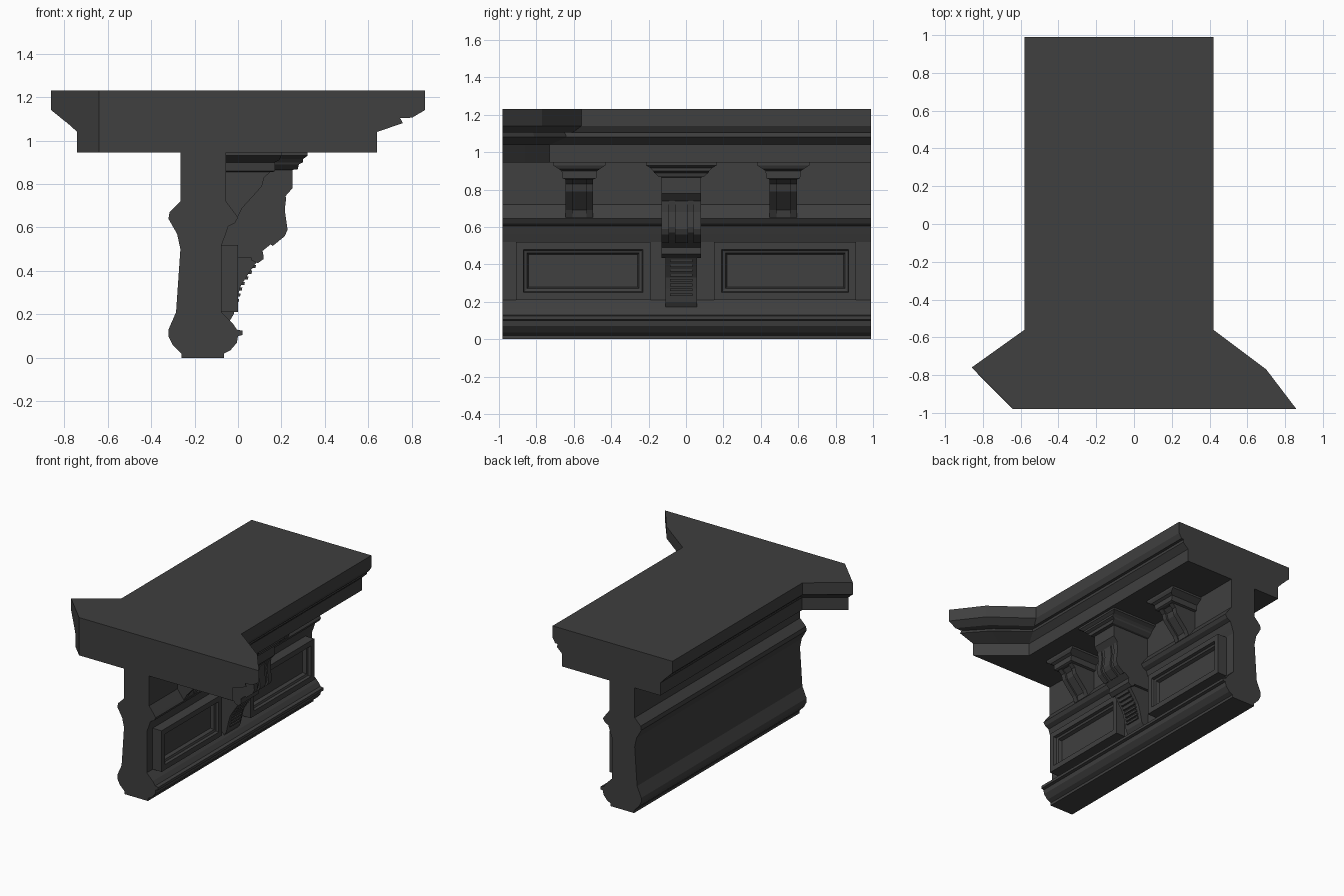
import bpy
import bmesh

cube = bpy.data.objects.get("Cube")
if cube:
    bpy.data.objects.remove(cube, do_unlink=True)

stone = bpy.data.materials.new("dark_grey_stone")
stone.use_nodes = True
COLOUR = (0.05, 0.05, 0.05, 1)
stone.diffuse_color = COLOUR
bsdf = stone.node_tree.nodes["Principled BSDF"]
bsdf.inputs["Base Color"].default_value = COLOUR
bsdf.inputs["Roughness"].default_value = 0.8

BACK, FRONT = 0.99, -0.98


def finish(name, bm):
    bmesh.ops.recalc_face_normals(bm, faces=bm.faces)
    mesh = bpy.data.meshes.new(name)
    bm.to_mesh(mesh)
    bm.free()
    mesh.materials.append(stone)
    obj = bpy.data.objects.new(name, mesh)
    bpy.context.collection.objects.link(obj)
    return obj


def loft(name, loops):
    """Bridge closed loops of equal length and cap both ends."""
    bm = bmesh.new()
    rings = [[bm.verts.new(p) for p in loop] for loop in loops]
    n = len(rings[0])
    for a, b in zip(rings, rings[1:]):
        for i in range(n):
            j = (i + 1) % n
            bm.faces.new((a[i], a[j], b[j], b[i]))
    bm.faces.new(rings[0])
    bm.faces.new(rings[-1])
    return finish(name, bm)


def extrude(name, profile, y0, y1):
    """Sweep an (x, z) profile along y."""
    return loft(name, [[(x, y, z) for x, z in profile] for y in (y0, y1)])


def rect(x0, x1, yc, half, z):
    return [(x0, yc - half, z), (x1, yc - half, z), (x1, yc + half, z), (x0, yc + half, z)]


# Cornice: outer and inner outlines blended by the moulding depth at each height
right_out = [(0.42, BACK), (0.42, -0.56), (0.70, -0.77), (0.86, FRONT)]
right_in = [(0.34, BACK), (0.34, -0.73), (0.50, -0.86), (0.64, FRONT)]
left_out = [(-0.64, FRONT), (-0.86, -0.76), (-0.58, -0.56), (-0.58, BACK)]
left_in = [(-0.64, FRONT), (-0.74, -0.88), (-0.48, -0.695), (-0.48, BACK)]


def blend(outer, inner, t, z):
    return [(a[0] + (b[0] - a[0]) * t, a[1] + (b[1] - a[1]) * t, z) for a, b in zip(outer, inner)]


levels = [(1.23, 0, 0), (1.14, 0, 0), (1.105, 0.27, 0.37), (1.104, 0.52, 0.37),
          (1.08, 0.46, 0.63), (1.04, 1, 1), (0.945, 1, 1)]
loft("cornice", [blend(right_out, right_in, r, z) + blend(left_out, left_in, l, z)
                 for z, r, l in levels])

# Wall with moulded base and rail
back_edge = [(-0.26, 0), (-0.26, 0.02), (-0.30, 0.06), (-0.32, 0.10), (-0.32, 0.13), (-0.285, 0.21),
             (-0.265, 0.50), (-0.28, 0.57), (-0.32, 0.64), (-0.315, 0.67), (-0.265, 0.72), (-0.265, 0.95)]
face_edge = [(-0.055, 0.95), (-0.055, 0.72), (-0.01, 0.66), (0, 0.645), (-0.015, 0.62), (-0.045, 0.605),
             (-0.06, 0.56), (-0.075, 0.52), (-0.075, 0.21), (-0.025, 0.16), (-0.005, 0.13), (0.02, 0.125),
             (0.02, 0.105), (0, 0.10), (-0.005, 0.07), (-0.035, 0.035), (-0.065, 0.02), (-0.065, 0)]
extrude("wall", back_edge + face_edge, FRONT, BACK)


# Framed panels: nested rectangles stepping in towards the wall
def panel(name, yc, half):
    zc, tall = 0.365, 0.155
    steps = [(-0.08, 0), (0, 0), (0, 0.04), (-0.02, 0.045), (-0.025, 0.06), (-0.05, 0.068), (-0.05, 0.075)]
    loft(name, [[(x, yc + sy * (half - d), zc + sz * (tall - d))
                 for sy, sz in ((-1, -1), (1, -1), (1, 1), (-1, 1))] for x, d in steps])


panel("front_panel", -0.55, 0.36)
panel("rear_panel", 0.53, 0.38)


# Stepped cap plates that widen upward
def cap(name, yc, steps):
    loft(name, [rect(-0.08, x, yc, half, z) for x, half, z in steps])


# Large centre bracket
MID = -0.025
cap("centre_cap", MID, [(0.25, 0.105, 0.865), (0.275, 0.12, 0.868), (0.28, 0.145, 0.89),
                        (0.30, 0.15, 0.90), (0.30, 0.165, 0.915), (0.32, 0.19, 0.93), (0.32, 0.19, 0.947)])
scroll = [(-0.09, 0.87), (0.25, 0.87), (0.25, 0.78), (0.215, 0.74), (0.205, 0.68), (0.215, 0.60),
          (0.205, 0.57), (0.16, 0.53), (0.11, 0.49), (0.09, 0.46), (-0.09, 0.46)]
extrude("centre_bracket", scroll, MID - 0.105, MID + 0.105)
tail = [(-0.09, 0.47), (0.10, 0.47), (0.085, 0.44), (0.05, 0.39), (0.012, 0.33), (-0.005, 0.27),
        (-0.02, 0.20), (-0.045, 0.16), (-0.09, 0.16)]
extrude("centre_bracket_tail", tail, MID - 0.085, MID + 0.085)

# Raised bands on the scroll and ribs down the tail
band = [(0.19, 0.75), (0.222, 0.74), (0.215, 0.68), (0.228, 0.59), (0.215, 0.56),
        (0.16, 0.515), (0.14, 0.53)]
for i, (off, half) in enumerate(((-0.085, 0.02), (0, 0.035), (0.085, 0.02))):
    extrude(f"scroll_band_{i + 1}", band, MID + off - half, MID + off + half)
extrude("scroll_lip", [(0.07, 0.495), (0.115, 0.49), (0.118, 0.455), (0.09, 0.435), (0.06, 0.45)],
        MID - 0.105, MID + 0.105)


def tail_x(z):
    pts = tail[1:-1]
    for (xa, za), (xb, zb) in zip(pts, pts[1:]):
        if zb <= z <= za:
            return xb + (xa - xb) * (z - zb) / (za - zb)
    return 0


for i in range(8):
    z = 0.42 - i * 0.026
    x = tail_x(z)
    extrude(f"tail_rib_{i + 1}", [(x - 0.03, z + 0.007), (x + 0.012, z + 0.007),
                                  (x + 0.009, z - 0.007), (x - 0.03, z - 0.007)], MID - 0.06, MID + 0.06)

# Small side brackets
small = [(-0.09, 0.88), (0.155, 0.88), (0.155, 0.86), (0.12, 0.83), (0.11, 0.79), (0.07, 0.745),
         (0.02, 0.69), (0, 0.65), (-0.09, 0.65)]
for name, yc in (("front", -0.57), ("rear", 0.52)):
    cap(f"{name}_cap", yc, [(0.16, 0.075, 0.855), (0.17, 0.09, 0.86), (0.17, 0.095, 0.90),
                            (0.19, 0.11, 0.91), (0.20, 0.14, 0.93), (0.20, 0.14, 0.947)])
    extrude(f"{name}_bracket", [(x - 0.015 if x > 0 else x, z) for x, z in small], yc - 0.04, yc + 0.04)
    for side in (-1, 1):
        extrude(f"{name}_bracket_cheek", small, yc + side * 0.055 - 0.018, yc + side * 0.055 + 0.018)
